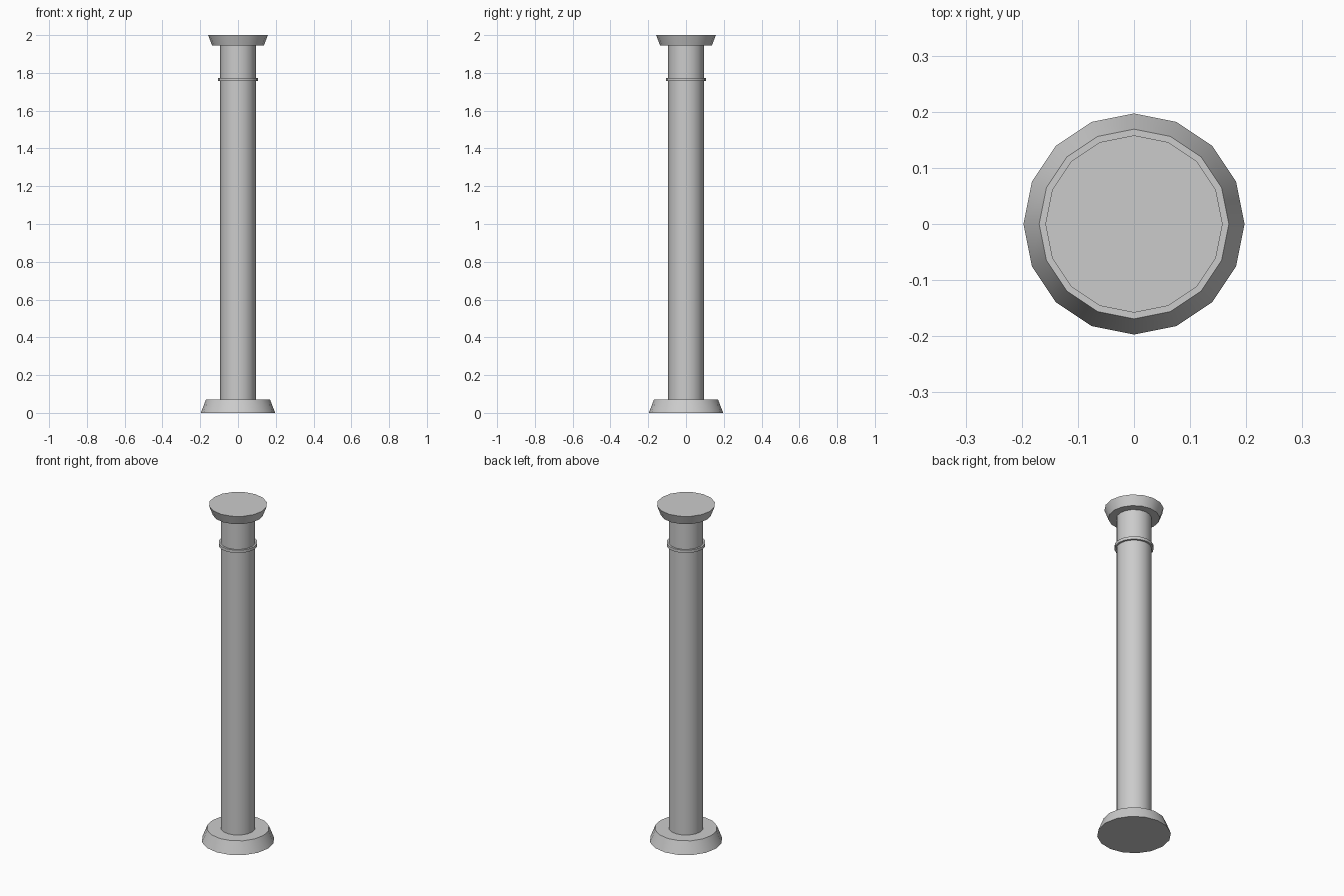
import bpy
import math

if "Cube" in bpy.data.objects:
    bpy.data.objects.remove(bpy.data.objects["Cube"])

SIDES = 16


def drum(name, r_bottom, r_top, z0, z1):
    """Tapered 16-sided drum with a vertex on each axis."""
    bpy.ops.mesh.primitive_cone_add(
        vertices=SIDES, radius1=r_bottom, radius2=r_top,
        depth=z1 - z0, location=(0, 0, (z0 + z1) / 2))
    obj = bpy.context.object
    obj.name = name
    bpy.ops.object.shade_smooth_by_angle(angle=math.radians(30))
    return obj


# Flared foot
drum("base", 0.197, 0.169, 0.0, 0.072)
# Straight column body
drum("shaft", 0.094, 0.094, 0.072, 1.944)
# Thin band below the capital
drum("neck_ring", 0.105, 0.105, 1.757, 1.774)
# Flared top
drum("capital", 0.137, 0.158, 1.944, 2.0)
